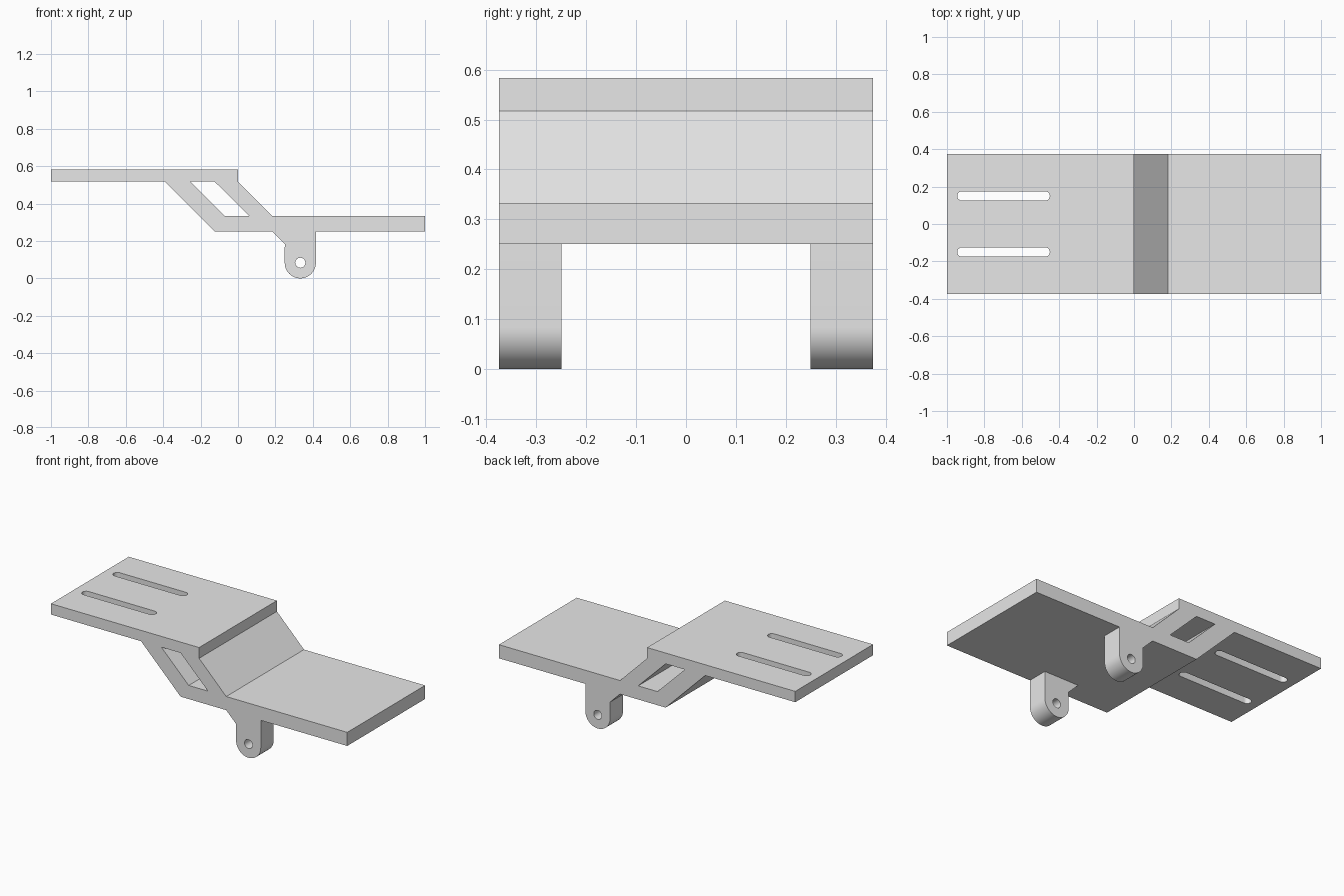
import bpy, bmesh
from math import sin, cos, pi, radians
from mathutils import Vector

cube = bpy.data.objects.get("Cube")
if cube:
    bpy.data.objects.remove(cube, do_unlink=True)

grey = bpy.data.materials.new("plain_grey")
grey.use_nodes = True
grey.diffuse_color = (0.8, 0.8, 0.8, 1)
grey.node_tree.nodes["Principled BSDF"].inputs["Base Color"].default_value = grey.diffuse_color

FRONT = lambda u, v, w: Vector((u, w, v))   # outline in XZ, depth along Y
PLAN = lambda u, v, w: Vector((u, v, w))    # outline in XY, depth along Z


def arc(cx, cy, r, start, end, n):
    angles = [radians(start + (end - start) * i / n) for i in range(n + 1)]
    return [(cx + r * cos(a), cy + r * sin(a)) for a in angles]


def prism(name, loops, low, high, place):
    """Extrude an outline, with any inner loops left as holes."""
    bm = bmesh.new()
    edges = []
    for loop in loops:
        verts = [bm.verts.new(place(u, v, low)) for u, v in loop]
        edges += [bm.edges.new((verts[i - 1], verts[i])) for i in range(len(verts))]
    axis = place(0, 0, 1)
    bmesh.ops.triangle_fill(bm, use_beauty=True, edges=edges, normal=axis)
    grown = bmesh.ops.extrude_face_region(bm, geom=bm.faces[:], use_keep_orig=True)
    moved = [g for g in grown["geom"] if isinstance(g, bmesh.types.BMVert)]
    bmesh.ops.translate(bm, verts=moved, vec=axis * (high - low))
    bmesh.ops.recalc_face_normals(bm, faces=bm.faces[:])
    mesh = bpy.data.meshes.new(name)
    bm.to_mesh(mesh)
    bm.free()
    mesh.materials.append(grey)
    obj = bpy.data.objects.new(name, mesh)
    bpy.context.collection.objects.link(obj)
    return obj


def activate(obj):
    bpy.ops.object.select_all(action='DESELECT')
    obj.select_set(True)
    bpy.context.view_layer.objects.active = obj


# Stepped plate with a slanted window through its middle
TOP, UNDER, STEP, BASE = 0.583, 0.517, 0.333, 0.25
outline = [(-1, UNDER), (-1, TOP), (0, TOP), (0, UNDER), (0.183, STEP), (1, STEP),
           (1, BASE), (-0.125, BASE), (-0.392, UNDER)]
window = [(-0.255, UNDER), (-0.125, UNDER), (0.06, STEP), (-0.07, STEP)]
plate = prism("stepped_plate", [outline, window], -0.375, 0.375, FRONT)

# Two long rounded slots in the upper deck
for y in (-0.15, 0.15):
    slot = arc(-0.475, y, 0.025, -90, 90, 12) + arc(-0.92, y, 0.025, 90, 270, 12)
    cutter = prism("slot_cutter", [slot], 0.46, 0.64, PLAN)
    cutter.hide_render = True
    cut = plate.modifiers.new("slot", 'BOOLEAN')
    cut.operation, cut.solver, cut.object = 'DIFFERENCE', 'EXACT', cutter
    activate(plate)
    bpy.ops.object.modifier_apply(modifier=cut.name)
    bpy.data.objects.remove(cutter, do_unlink=True)

# Pivot lugs with rounded ends, pin holes and a small gusset
R = 0.0833
lug = [(0.183, BASE), (0.25, 0.183)] + arc(0.333, R, R, 180, 360, 32) + [(0.333 + R, BASE)]
pin_hole = arc(0.333, R, 0.027, 0, 345, 23)
lugs = [prism("front_pivot_lug", [lug, pin_hole], -0.375, -0.25, FRONT),
        prism("back_pivot_lug", [lug, pin_hole], 0.25, 0.375, FRONT)]

for obj in [plate] + lugs:
    activate(obj)
    bpy.ops.object.shade_smooth_by_angle(angle=radians(30))
